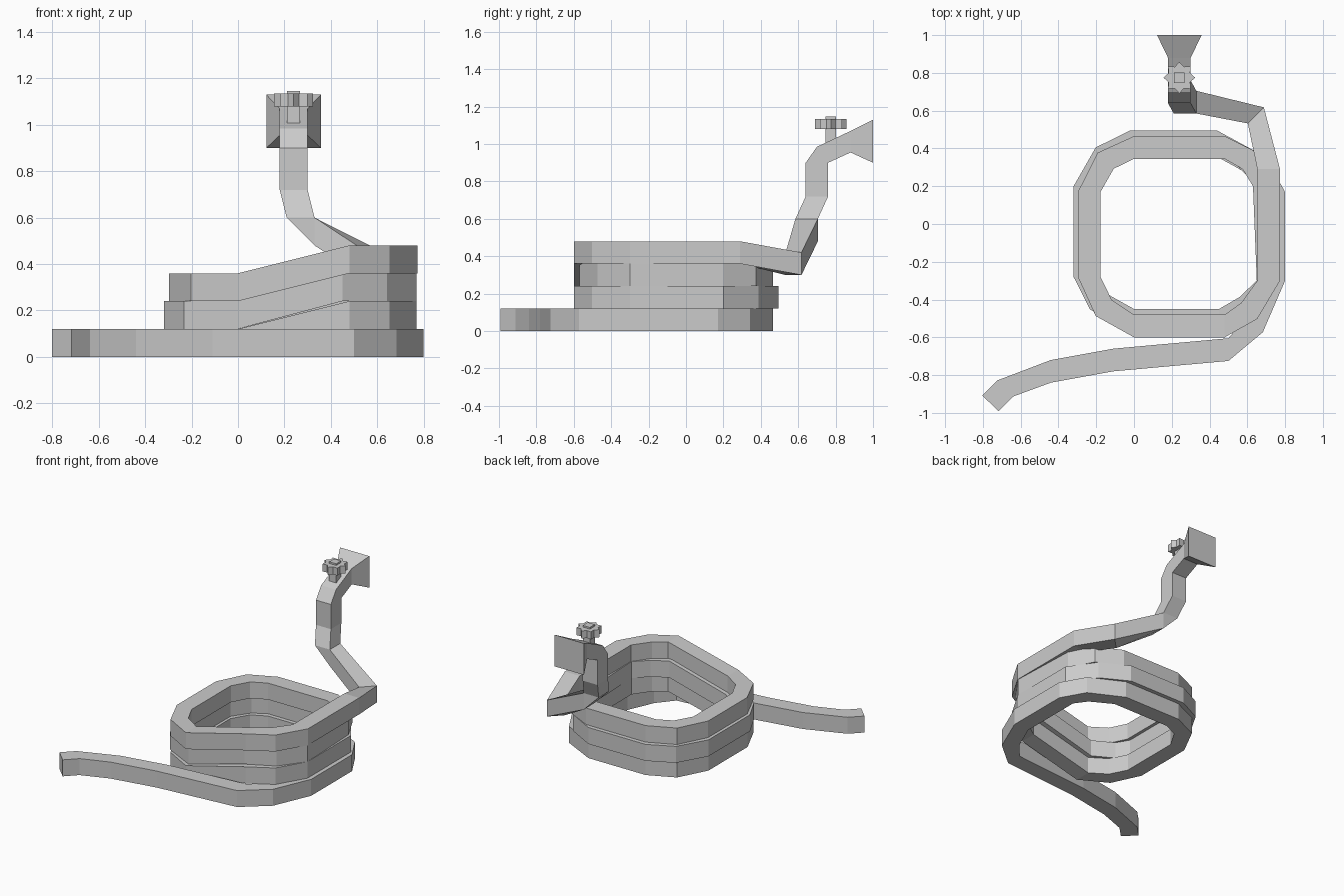
import bpy, bmesh
from math import sin, cos, radians, pi
from mathutils import Vector

if "Cube" in bpy.data.objects:
    bpy.data.objects.remove(bpy.data.objects["Cube"])

H = 0.06  # half the hose thickness


def finish(bm, name):
    bmesh.ops.remove_doubles(bm, verts=bm.verts, dist=0.0005)
    bmesh.ops.recalc_face_normals(bm, faces=bm.faces)
    me = bpy.data.meshes.new(name)
    bm.to_mesh(me)
    bm.free()
    ob = bpy.data.objects.new(name, me)
    bpy.context.collection.objects.link(ob)
    return ob


def loft(rings, name):
    """Skin a list of rings with equal point counts and cap both ends."""
    bm = bmesh.new()
    vs = [[bm.verts.new(p) for p in r] for r in rings]
    n = len(vs[0])
    for a, b in zip(vs, vs[1:]):
        for i in range(n):
            j = (i + 1) % n
            if (rings[0][0] is not None):
                bm.faces.new((a[i], a[j], b[j], b[i]))
    bm.faces.new(vs[0])
    bm.faces.new(vs[-1][::-1])
    return finish(bm, name)


def ring(x, y, z, deg):
    """Upright square section; deg is the heading of the hose's outer side."""
    s = Vector((cos(radians(deg)), sin(radians(deg)), 0)) * H
    c, up = Vector((x, y, z)), Vector((0, 0, H))
    return [c - s - up, c + s - up, c + s + up, c - s + up]


def coil(z, points):
    """One turn, section angle stepping round the rounded square."""
    angles = (-90, -45, 0, 0, 45, 90, 90, 135, 180, 180, 225, 270)
    return [ring(x, y, z, a) for (x, y), a in zip(points, angles)]


# Loose tail lying on the ground
rings = [ring(x, y, H, a) for x, y, a in
         ((-.76, -.95, -45), (-.68, -.87, -45), (-.44, -.78, -90), (-.11, -.72, -90))]

# Three stacked turns, each climbing along the front
rings += coil(.06, [(.50, -.665), (.64, -.53), (.74, -.30), (.74, .17), (.66, .30), (.46, .405),
                    (0, .405), (-.15, .335), (-.24, .17), (-.24, -.28), (-.16, -.445), (0, -.54)])
rings += coil(.18, [(.48, -.54), (.61, -.46), (.71, -.30), (.71, .20), (.595, .345), (.44, .435),
                    (-.02, .435), (-.16, .363), (-.26, .20), (-.26, -.28), (-.19, -.41), (0, -.51)])
rings += coil(.30, [(.45, -.51), (.60, -.43), (.71, -.30), (.69, .20), (.617, .333), (.48, .405),
                    (0, .405), (-.15, .335), (-.237, .17), (-.237, -.28), (-.16, -.445), (0, -.54)])

# Last half turn, dropping behind the coil
rings += [ring(*p) for p in ((.48, -.54, .42, -90), (.61, -.46, .42, -45),
                             (.713, -.30, .42, 0), (.713, .29, .42, 0), (.645, .575, .36, 45))]

# Rise to the tap
rings.append(ring(.33, .645, .54, 90))


def flat(x, y, z):
    return [Vector((x + a * H, y + b * H, z)) for a, b in ((-1, -1), (-1, 1), (1, 1), (1, -1))]


rings += [flat(.27, .645, .60), flat(.24, .70, .72), flat(.24, .70, .90)]


def slant(w, top, bottom):
    (ty, tz), (by, bz) = top, bottom
    return [Vector(p) for p in ((.24 - w, ty, tz), (.24 - w, by, bz), (.24 + w, by, bz), (.24 + w, ty, tz))]


rings.append(slant(H, (.70, .985), (.76, .90)))
hose = loft(rings, "hose")

# Tap neck with flared wall end
loft([slant(H, (.70, .985), (.76, .90)), slant(H, (.88, 1.07), (.88, .955)),
      slant(.118, (1.0, 1.13), (1.0, .90))], "tap_spout")


def prism(name, radii, n, z0, z1, start):
    pts = [(.24 + radii[i % len(radii)] * cos(start + 2 * pi * i / n),
            .775 + radii[i % len(radii)] * sin(start + 2 * pi * i / n)) for i in range(n)]
    return loft([[Vector((x, y, z)) for x, y in pts] for z in (z0, z1)], name)


# Tap stem and star-shaped handle
prism("tap_stem", [.04], 4, .98, 1.147, pi / 4)
prism("tap_handle", [.084, .062], 16, 1.08, 1.135, 0)
